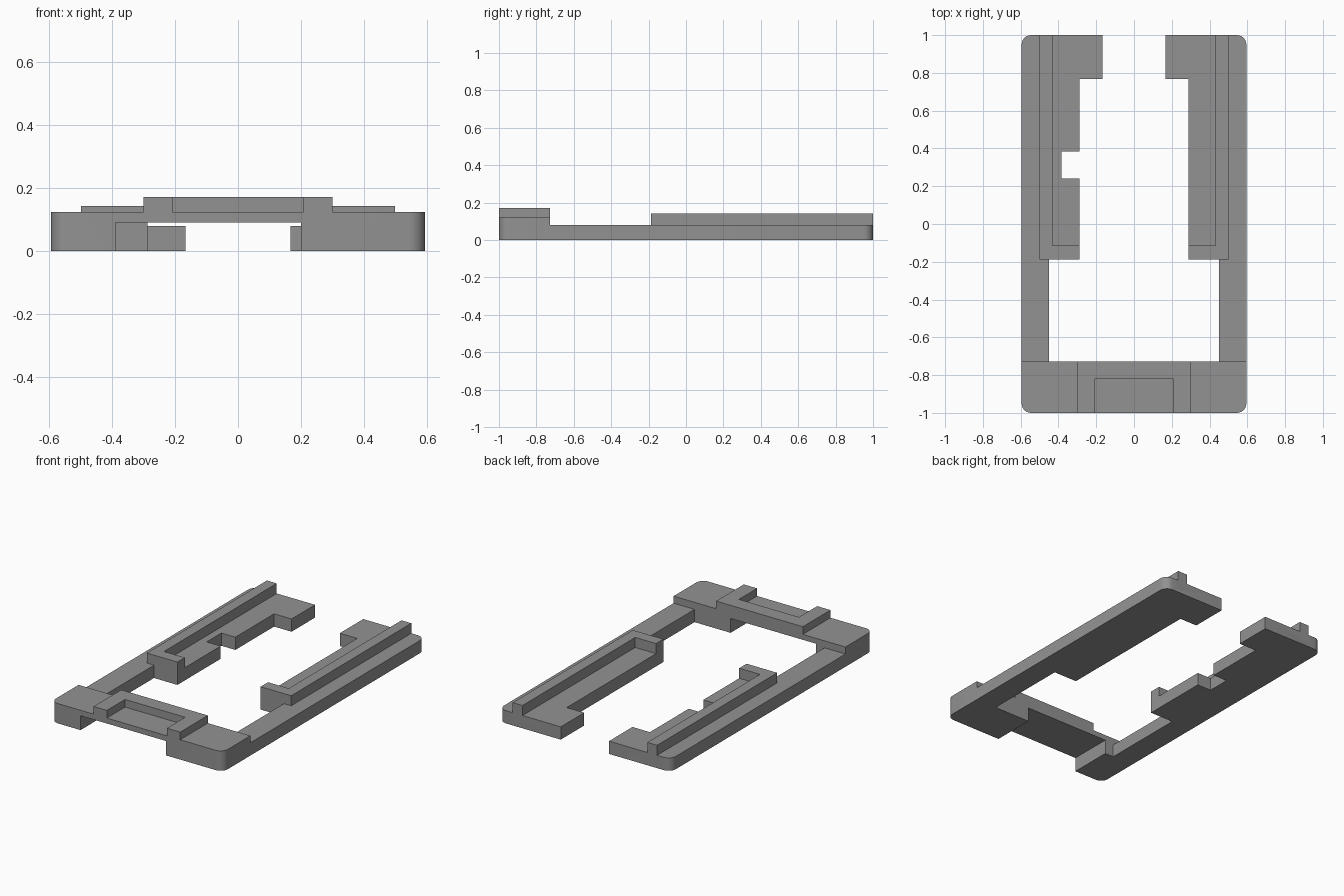
import bpy, bmesh, math

if "Cube" in bpy.data.objects:
    bpy.data.objects.remove(bpy.data.objects["Cube"])

W, L, R = 0.595, 1.0, 0.05          # half width, half length, corner radius
RAIL, BLOCK, WALL, BRIDGE, RIM = 0.08, 0.124, 0.143, 0.09, 0.172

grey = bpy.data.materials.new("grey plastic")
grey.diffuse_color = (0.29, 0.29, 0.29, 1)
grey.use_nodes = True
grey.node_tree.nodes["Principled BSDF"].inputs["Base Color"].default_value = grey.diffuse_color


def prism(name, outline, z0, z1):
    """Extrude a flat outline between two heights."""
    bm = bmesh.new()
    face = bm.faces.new([bm.verts.new((x, y, z0)) for x, y in outline])
    top = bmesh.ops.extrude_face_region(bm, geom=[face])["geom"]
    bmesh.ops.translate(bm, vec=(0, 0, z1 - z0),
                        verts=[v for v in top if isinstance(v, bmesh.types.BMVert)])
    bmesh.ops.recalc_face_normals(bm, faces=bm.faces[:])
    mesh = bpy.data.meshes.new(name)
    bm.to_mesh(mesh)
    bm.free()
    mesh.materials.append(grey)
    ob = bpy.data.objects.new(name, mesh)
    bpy.context.collection.objects.link(ob)
    return ob


def rect(x0, x1, y0, y1):
    return [(x0, y0), (x1, y0), (x1, y1), (x0, y1)]


def corner(sx, sy, n=6):
    """Rounded outer corner, from the side edge to the end edge."""
    arc = [i * math.pi / 2 / n for i in range(n + 1)]
    return [(sx * (W - R + R * math.cos(a)), sy * (L - R + R * math.sin(a))) for a in arc]


def union(base, parts):
    """Fuse parts into the base solid and drop the parts."""
    for p in parts:
        m = base.modifiers.new("join", 'BOOLEAN')
        m.operation, m.solver, m.object = 'UNION', 'EXACT', p
    dg = bpy.context.evaluated_depsgraph_get()
    mesh = bpy.data.meshes.new_from_object(base.evaluated_get(dg))
    base.modifiers.clear()
    base.data = mesh
    for p in parts:
        bpy.data.objects.remove(p)


# Front crosspiece: two feet, a thin bridge and a U-shaped rim open to the front
INNER = -0.727
pieces = []
for s, foot_in in ((-1, 0.39), (1, 0.2)):
    pieces.append(prism("foot", corner(s, -1) + [(s * foot_in, -L), (s * foot_in, INNER),
                                                (s * W, INNER)], 0, BLOCK))
bridge = prism("bridge", rect(-0.45, 0.3, -L, INNER), BRIDGE, BLOCK)
rim = prism("rim", [(-0.3, -L), (-0.208, -L), (-0.208, -0.82), (0.208, -0.82),
                    (0.208, -L), (0.3, -L), (0.3, INNER), (-0.3, INNER)], 0.11, RIM)
pieces += [bridge, rim]

# Side rails with wide pads, end tabs and L-shaped retaining walls
for s in (-1, 1):
    pad, tab, end = 0.288, 0.167, -0.188
    notch = [(0.385, 0.385), (0.385, 0.24)] if s < 0 else []
    if notch:
        notch = [(pad, 0.385)] + notch + [(pad, 0.24)]
    inner = [(tab, L), (tab, 0.768), (pad, 0.768)] + notch + [
        (pad, end), (0.45, end), (0.45, -0.8), (W, -0.8)]
    pieces.append(prism("side_rail", corner(s, 1) + [(s * x, y) for x, y in inner], 0, RAIL))
    wall = [(0.5, L), (0.432, L), (0.432, -0.115), (pad, -0.115), (pad, end), (0.5, end)]
    pieces.append(prism("retaining_wall", [(s * x, y) for x, y in wall], 0.04, WALL))

frame = pieces[0]
union(frame, pieces[1:])
frame.name = "holder_frame"

# Smooth the rounded corners only
bpy.context.view_layer.objects.active = frame
frame.select_set(True)
bpy.ops.object.shade_smooth_by_angle(angle=math.radians(30))
